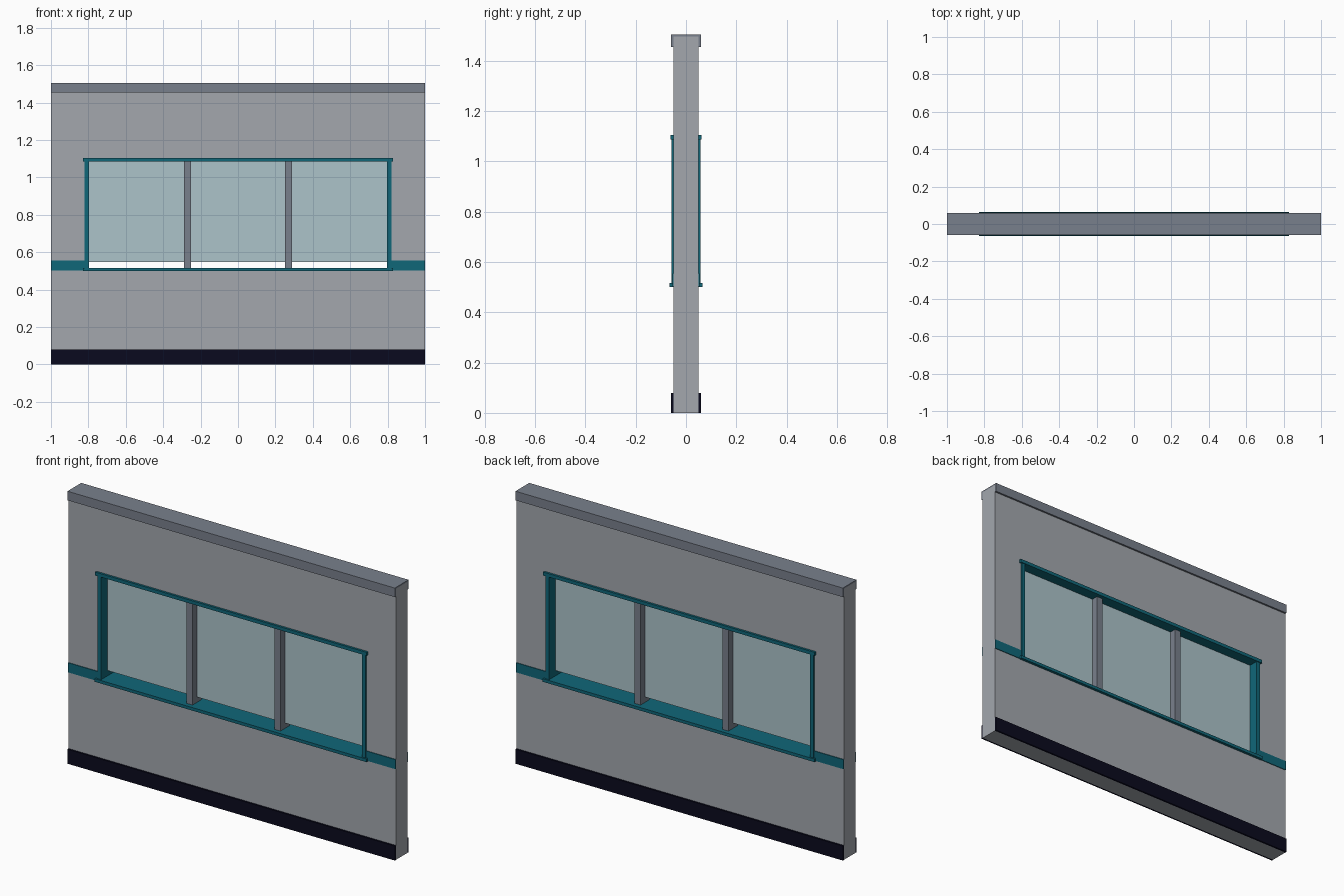
import bpy, bmesh

if "Cube" in bpy.data.objects:
    bpy.data.objects.remove(bpy.data.objects["Cube"])


def material(name, rgb):
    """Flat colour given as sRGB 0-255, stored as linear."""
    lin = []
    for c in rgb:
        c /= 255
        lin.append(c / 12.92 if c <= 0.04045 else ((c + 0.055) / 1.055) ** 2.4)
    m = bpy.data.materials.new(name)
    m.diffuse_color = (*lin, 1)
    m.use_nodes = True
    m.node_tree.nodes["Principled BSDF"].inputs["Base Color"].default_value = m.diffuse_color
    return m


WALL = material("wall_grey", (163, 167, 174))
METAL = material("slate_grey", (121, 128, 140))
TEAL = material("teal_trim", (16, 103, 121))
DARK = material("dark_navy", (10, 10, 30))
GLASS = material("pale_glass", (172, 195, 202))


def finish(name, bm, mat):
    bmesh.ops.recalc_face_normals(bm, faces=bm.faces)
    me = bpy.data.meshes.new(name)
    bm.to_mesh(me)
    bm.free()
    me.materials.append(mat)
    ob = bpy.data.objects.new(name, me)
    bpy.context.collection.objects.link(ob)
    return ob


def box(name, mat, x, y, z):
    """Box from (min, max) pairs on each axis."""
    bm = bmesh.new()
    bmesh.ops.create_cube(bm, size=1)
    for v in bm.verts:
        v.co = [r[0] if c < 0 else r[1] for c, r in zip(v.co, (x, y, z))]
    return finish(name, bm, mat)


def extrude_faces(bm, vec):
    geom = bmesh.ops.extrude_face_region(bm, geom=bm.faces[:])["geom"]
    verts = [g for g in geom if isinstance(g, bmesh.types.BMVert)]
    bmesh.ops.translate(bm, verts=verts, vec=vec)


# wall with a window opening
bm = bmesh.new()


def ring(x, z0, z1):
    return [bm.verts.new((a, -0.05, b)) for a, b in ((-x, z0), (x, z0), (x, z1), (-x, z1))]


outer, inner = ring(1, 0, 1.497), ring(0.81, 0.505, 1.095)
for i in range(4):
    j = (i + 1) % 4
    bm.faces.new((outer[i], outer[j], inner[j], inner[i]))
extrude_faces(bm, (0, 0.1, 0))
finish("wall", bm, WALL)

# top cap, a channel that wraps over the wall
bm = bmesh.new()
profile = [(-0.06, 1.455), (-0.06, 1.505), (0.06, 1.505), (0.06, 1.455),
           (0.05, 1.455), (0.05, 1.497), (-0.05, 1.497), (-0.05, 1.455)]
bm.faces.new([bm.verts.new((-1, y, z)) for y, z in profile])
extrude_faces(bm, (2, 0, 0))
finish("top_cap", bm, METAL)

# skirting on both faces
for side, y in (("front", (-0.06, -0.05)), ("back", (0.05, 0.06))):
    box(f"skirting_{side}", DARK, (-1, 1), y, (0, 0.08))

# window frame
box("window_sill", TEAL, (-0.83, 0.83), (-0.065, 0.065), (0.5, 0.517))
box("window_lintel", TEAL, (-0.83, 0.83), (-0.062, 0.062), (1.086, 1.105))
for side, s in (("left", -1), ("right", 1)):
    box(f"window_jamb_{side}", TEAL, sorted((s * 0.797, s * 0.82)), (-0.057, 0.057), (0.517, 1.086))
    # painted band between window and wall end
    for face, y in (("front", (-0.054, -0.05)), ("back", (0.05, 0.054))):
        box(f"band_{face}_{side}", TEAL, sorted((s * 0.82, s)), y, (0.502, 0.555))
    # mullion
    box(f"mullion_{side}", METAL, sorted((s * 0.25, s * 0.288)), (-0.04, 0.04), (0.517, 1.086))

# glass pane, stopping a little above the sill
box("glass_pane", GLASS, (-0.797, 0.797), (-0.002, 0.002), (0.547, 1.086))
